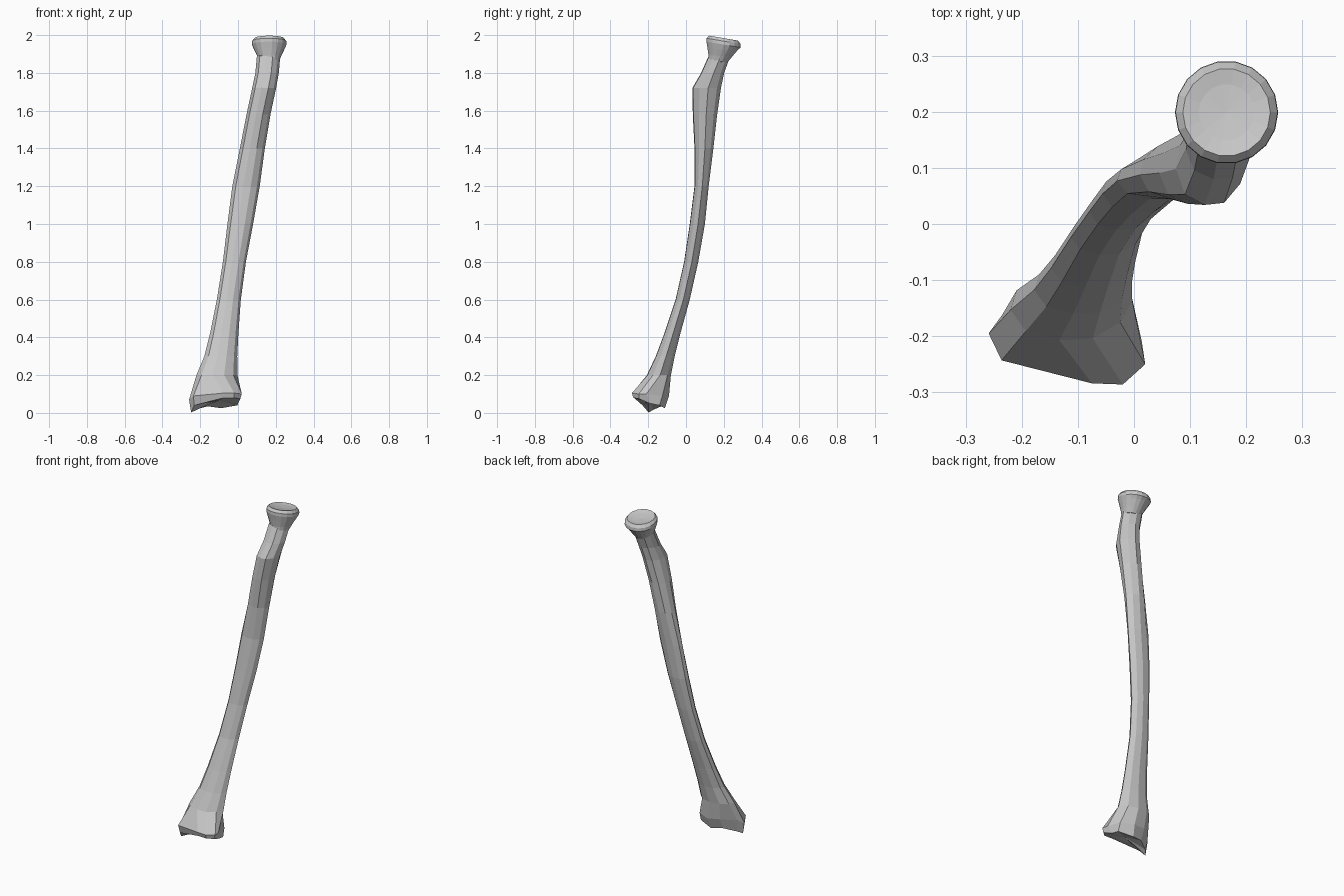
import bpy, bmesh, math

bone = bpy.data.materials.new("bone grey")
bone.diffuse_color = (0.57, 0.57, 0.57, 1)


def loft(name, rings, cap_low, cap_high):
    """Skin a stack of equal-length rings and close both ends with a fan."""
    bm = bmesh.new()
    loops = [[bm.verts.new(p) for p in ring] for ring in rings]
    n = len(loops[0])
    for a, b in zip(loops, loops[1:]):
        for i in range(n):
            j = (i + 1) % n
            bm.faces.new((a[i], a[j], b[j], b[i]))
    for loop, tip in ((loops[0], cap_low), (loops[-1], cap_high)):
        c = bm.verts.new(tip)
        for i in range(n):
            bm.faces.new((loop[i], loop[(i + 1) % n], c))
    bmesh.ops.recalc_face_normals(bm, faces=bm.faces)
    me = bpy.data.meshes.new(name)
    bm.to_mesh(me)
    bm.free()
    me.materials.append(bone)
    ob = bpy.data.objects.new(name, me)
    bpy.context.collection.objects.link(ob)
    return ob


# Shaft cross-section: rounded, with a ridge along the +x side
SECTION = [(1, .1), (.65, .72), (.1, 1), (-.5, .88), (-.9, .4),
           (-1, -.15), (-.75, -.75), (-.2, -1), (.35, -.95), (.8, -.5)]

# Shaft levels: z, x min, x max, y min, y max
LEVELS = [
    (.20, -.220, -.003, -.207, -.080),
    (.30, -.178, -.004, -.160, -.060),
    (.42, -.148, .002, -.115, -.030),
    (.60, -.112, .015, -.055, .020),
    (.80, -.080, .042, -.010, .065),
    (1.00, -.056, .080, .020, .100),
    (1.20, -.030, .115, .045, .120),
    (1.40, .010, .142, .045, .145),
    (1.58, .045, .172, .036, .165),
    (1.72, .075, .202, .034, .185),
    (1.80, .092, .216, .080, .202),
    (1.89, .100, .224, .120, .235),
]

# Flared wrist end: lower rim with a pointed corner, then the widest outline
rim = [(.0, -.19, .05), (-.003, -.14, .04), (-.09, -.112, .025), (-.16, -.13, .035),
       (-.225, -.17, .018), (-.248, -.198, .002), (-.232, -.23, .04),
       (-.075, -.276, .08), (-.02, -.279, .08), (.012, -.25, .075)]
flare = [(.014, -.21, .10), (-.005, -.125, .09), (-.08, -.09, .09), (-.16, -.102, .10),
         (-.235, -.162, .09), (-.259, -.195, .07), (-.236, -.243, .09),
         (-.075, -.284, .105), (-.02, -.286, .105), (.02, -.25, .10)]

# Hollow joint surface underneath, inset from the rim
hollow = [(-.10 + .6 * (x + .10), -.20 + .6 * (y + .20), .5 * z + .03) for x, y, z in rim]

shaft_rings = [[((a + b) / 2 + u * (b - a) / 2, (c + d) / 2 + v * (d - c) / 2, z)
                for u, v in SECTION] for z, a, b, c, d in LEVELS]
loft("shaft", [hollow, rim, flare] + shaft_rings, (-.10, -.20, .065), (.162, .178, 1.91))

# Round head with a slightly tilted, dished top: z, radius, centre y
HEAD = [(1.86, .052, .170), (1.89, .064, .182), (1.925, .081, .194), (1.95, .092, .199),
        (1.968, .091, .199), (1.984, .078, .199), (1.978, .05, .199)]
head_rings = []
for z, r, cy in HEAD:
    tilt = .17 if z > 1.94 else .05
    ring = []
    for i in range(18):
        t = math.tau * i / 18
        dy = r * math.sin(t)
        ring.append((.165 + r * math.cos(t), cy + dy, z - tilt * dy))
    head_rings.append(ring)
loft("head", head_rings, (.16, .17, 1.84), (.165, .199, 1.974))
